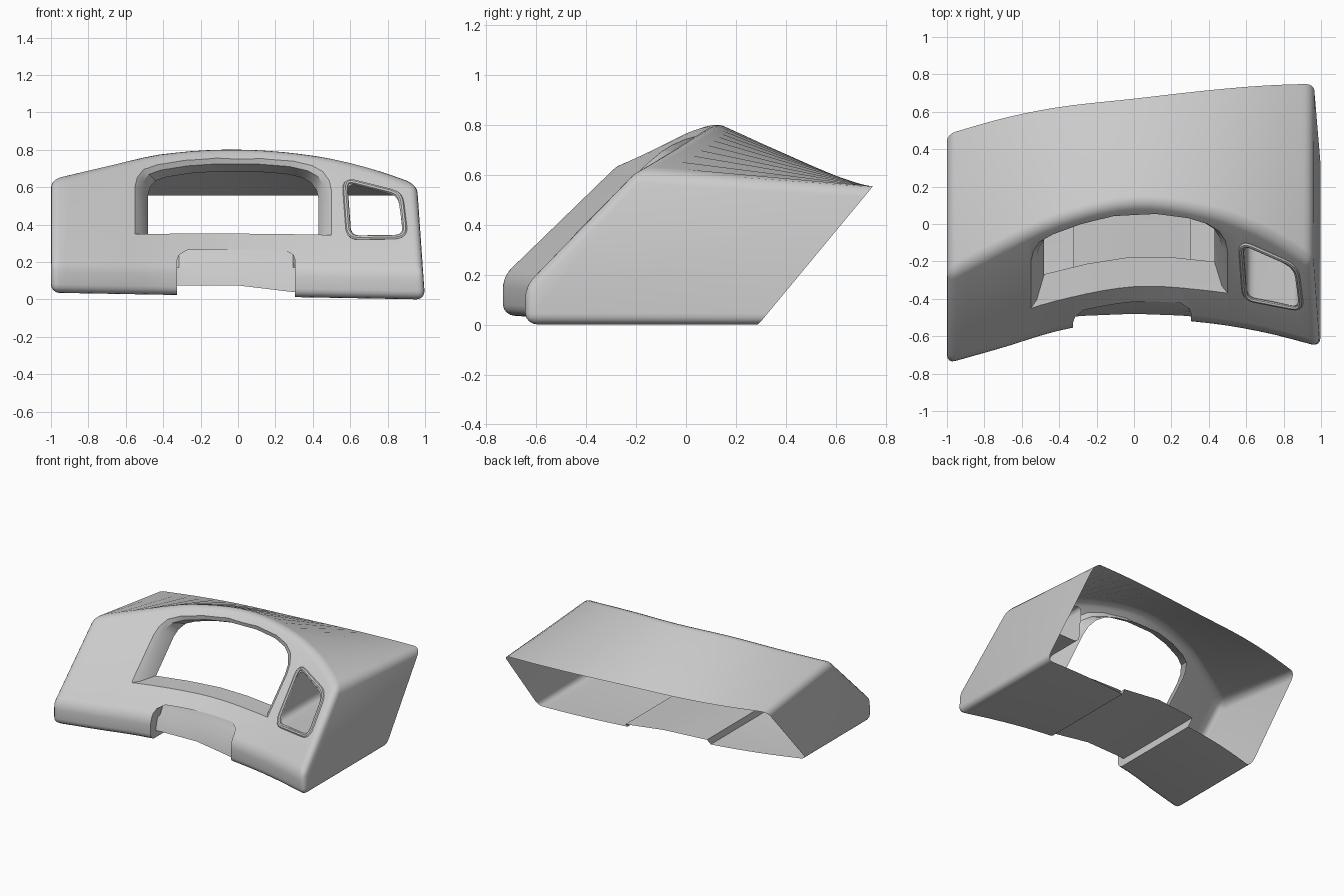
import bpy, bmesh, math
from mathutils import Vector

cube = bpy.data.objects.get("Cube")
if cube:
    bpy.data.objects.remove(cube, do_unlink=True)


def make_material(name, value):
    m = bpy.data.materials.new(name)
    m.use_nodes = True
    colour = (value, value, value, 1)
    m.diffuse_color = colour
    m.node_tree.nodes["Principled BSDF"].inputs["Base Color"].default_value = colour
    return m


grey = make_material("light grey plastic", 0.6)
opening = make_material("open end", 0.1)  # faces removed after cutting

# Shape of the shell across its width
STATIONS = [-1, -0.7, -0.4, 0, 0.4, 0.7, 1]
LIP_Y = [-0.745, -0.66, -0.57, -0.505, -0.53, -0.58, -0.655]
RIDGE_Y = [-0.28, -0.12, 0.02, 0.11, 0.06, -0.05, -0.21]
RIDGE_Z = [0.645, 0.72, 0.79, 0.815, 0.78, 0.71, 0.615]
BACK_Y = [0.48, 0.565, 0.625, 0.67, 0.715, 0.74, 0.75]


def smooth(table, x):
    """Cubic interpolation between the stations."""
    def slope(i):
        a, b = max(i - 1, 0), min(i + 1, len(table) - 1)
        return (table[b] - table[a]) / (STATIONS[b] - STATIONS[a])
    i = max(k for k in range(len(table) - 1) if STATIONS[k] <= x or k == 0)
    h = STATIONS[i + 1] - STATIONS[i]
    t = (x - STATIONS[i]) / h
    p, q, m, n = table[i], table[i + 1], slope(i) * h, slope(i + 1) * h
    return p + m * t + (3 * (q - p) - 2 * m - n) * t ** 2 + (2 * (p - q) + m + n) * t ** 3


def lip_z(x):
    return 0.175 - 0.02 * x


def panel_y(x, z):
    """Depth of the sloping front panel."""
    f = (z - lip_z(x)) / (smooth(RIDGE_Z, x) - lip_z(x))
    a = smooth(LIP_Y, x)
    return a + f * (smooth(RIDGE_Y, x) - a)


def profile(x):
    base = 0.018 - 0.018 * x
    lip, back = smooth(LIP_Y, x), smooth(BACK_Y, x)
    pts = [(back - 0.46, base), (lip, base), (lip, lip_z(x)),
           (smooth(RIDGE_Y, x), smooth(RIDGE_Z, x)), (back, 0.555)]
    taper = 0.07 * max(0, (x - 0.7) / 0.3)  # the right end leans inwards
    return [Vector((x - taper * z, y, z)) for y, z in pts]


def loft(bm, rings, open_side=None, cap_mats=(0, 0)):
    """Skin closed rings of points; open_side marks a strip as open."""
    rows = [[bm.verts.new(p) for p in ring] for ring in rings]
    n = len(rows[0])
    for a, b in zip(rows, rows[1:]):
        for i in range(n):
            j = (i + 1) % n
            f = bm.faces.new((a[i], a[j], b[j], b[i]))
            f.material_index = int(i == open_side)
    for row, mat in zip((rows[0], rows[-1]), cap_mats):
        bm.faces.new(row).material_index = mat
    bmesh.ops.recalc_face_normals(bm, faces=bm.faces)


def to_object(bm, name):
    me = bpy.data.meshes.new(name)
    bm.to_mesh(me)
    bm.free()
    me.materials.append(grey)
    me.materials.append(opening)
    ob = bpy.data.objects.new(name, me)
    bpy.context.collection.objects.link(ob)
    return ob


def rounded(corners, radius, steps=5):
    """Outline with each corner replaced by a small curve."""
    out = []
    for i, c in enumerate(corners):
        c = Vector(c)
        before, after = Vector(corners[i - 1]), Vector(corners[(i + 1) % len(corners)])
        a = c + (before - c).normalized() * radius
        b = c + (after - c).normalized() * radius
        for k in range(steps + 1):
            t = k / steps
            out.append(a * (1 - t) ** 2 + c * 2 * t * (1 - t) + b * t * t)
    return out


# Outer shell with softened edges; the back strip stays sharp
bm = bmesh.new()
COUNT = 24
loft(bm, [profile(-1 + 2 * i / COUNT) for i in range(COUNT + 1)], open_side=4)
soft = [e for e in bm.edges
        if all(f.material_index == 0 for f in e.link_faces)
        and e.calc_face_angle(0) > math.radians(25)]
bmesh.ops.bevel(bm, geom=soft, offset=0.045, segments=4, profile=0.5,
                affect='EDGES', clamp_overlap=True, material=0)
shell = to_object(bm, "dashboard_shell")

# Instrument opening: arched tunnel with a flared bezel
ARCH = [(-0.48, 0.35), (-0.48, 0.56), (-0.47, 0.6), (-0.44, 0.635), (-0.38, 0.655),
        (-0.25, 0.675), (-0.1, 0.685), (0.1, 0.683), (0.25, 0.672), (0.34, 0.652),
        (0.39, 0.625), (0.42, 0.585), (0.43, 0.54), (0.43, 0.345),
        (0.2, 0.35), (-0.02, 0.352), (-0.25, 0.352)]
rings = []
for depth, grow in [(-0.06, 0.12), (0, 0.07), (0.035, 0.04), (0.16, 0)]:
    ring = []
    for x, z in ARCH:
        gx = x + grow * (x + 0.025) / 0.455
        gz = z + grow * max(0, z - 0.36) / 0.32
        ring.append((gx, panel_y(gx, gz) + depth, gz))
    rings.append(ring)
bm = bmesh.new()
loft(bm, rings, cap_mats=(0, 1))
bmesh.ops.triangulate(bm, faces=[f for f in bm.faces if len(f.verts) > 4])
instrument_cutter = to_object(bm, "instrument_cutter")

# Side vent: straight tunnel running back
VENT = [(0.585, 0.625), (0.855, 0.555), (0.885, 0.345), (0.605, 0.34)]
outline = rounded(VENT, 0.05)
bm = bmesh.new()
loft(bm, [[(p.x, y, p.y) for p in outline] for y in (-0.8, 0.15)], cap_mats=(0, 1))
vent_cutter = to_object(bm, "vent_cutter")

# Steering column notch, continued as a channel along the underside
NOTCH = [(-0.9, -0.1), (-0.9, 0.265), (-0.41, 0.265), (-0.425, 0.225), (-0.455, 0.17),
         (-0.48, 0.075), (0.6, 0.075), (0.6, -0.1)]
rings = []
for x, drop, squash in [(-0.325, 0, 0.8), (-0.315, 0, 0.9), (-0.27, 0, 1),
                        (0, 0, 1.01), (0.25, 0.03, 1), (0.295, 0.035, 0.9), (0.305, 0.035, 0.8)]:
    bow = 0.15 * x * x
    rings.append([(x, y - bow, z * squash if z > 0.2 else z - drop * (0 < z < 0.1))
                  for y, z in NOTCH])
bm = bmesh.new()
loft(bm, rings)
notch_cutter = to_object(bm, "notch_cutter")

# Cut the shell
bpy.context.view_layer.objects.active = shell
for cutter in (instrument_cutter, vent_cutter, notch_cutter):
    mod = shell.modifiers.new("cut", 'BOOLEAN')
    mod.operation = 'DIFFERENCE'
    mod.solver = 'EXACT'
    mod.object = cutter
    bpy.ops.object.modifier_apply(modifier=mod.name)
    bpy.data.objects.remove(cutter, do_unlink=True)

# Remove the open faces so the shell is hollow
bm = bmesh.new()
bm.from_mesh(shell.data)
bmesh.ops.delete(bm, geom=[f for f in bm.faces if f.material_index == 1], context='FACES')
bm.to_mesh(shell.data)
bm.free()
shell.data.materials.pop(index=1)
bpy.data.materials.remove(opening)

# Raised rim around the vent
curve = bpy.data.curves.new("vent_rim", 'CURVE')
curve.dimensions = '3D'
curve.bevel_depth = 0.014
curve.bevel_resolution = 2
path = rounded([(0.57, 0.64), (0.87, 0.565), (0.897, 0.333), (0.593, 0.328)], 0.055)
spline = curve.splines.new('POLY')
spline.points.add(len(path) - 1)
for point, p in zip(spline.points, path):
    point.co = (p.x, panel_y(p.x, p.y), p.y, 1)
spline.use_cyclic_u = True
rim = bpy.data.objects.new("vent_rim", curve)
bpy.context.collection.objects.link(rim)
curve.materials.append(grey)
bpy.ops.object.select_all(action='DESELECT')
rim.select_set(True)
bpy.context.view_layer.objects.active = rim
bpy.ops.object.convert(target='MESH')

# Smooth shading with crisp edges
shell.select_set(True)
bpy.context.view_layer.objects.active = shell
bpy.ops.object.shade_smooth_by_angle(angle=math.radians(32))
